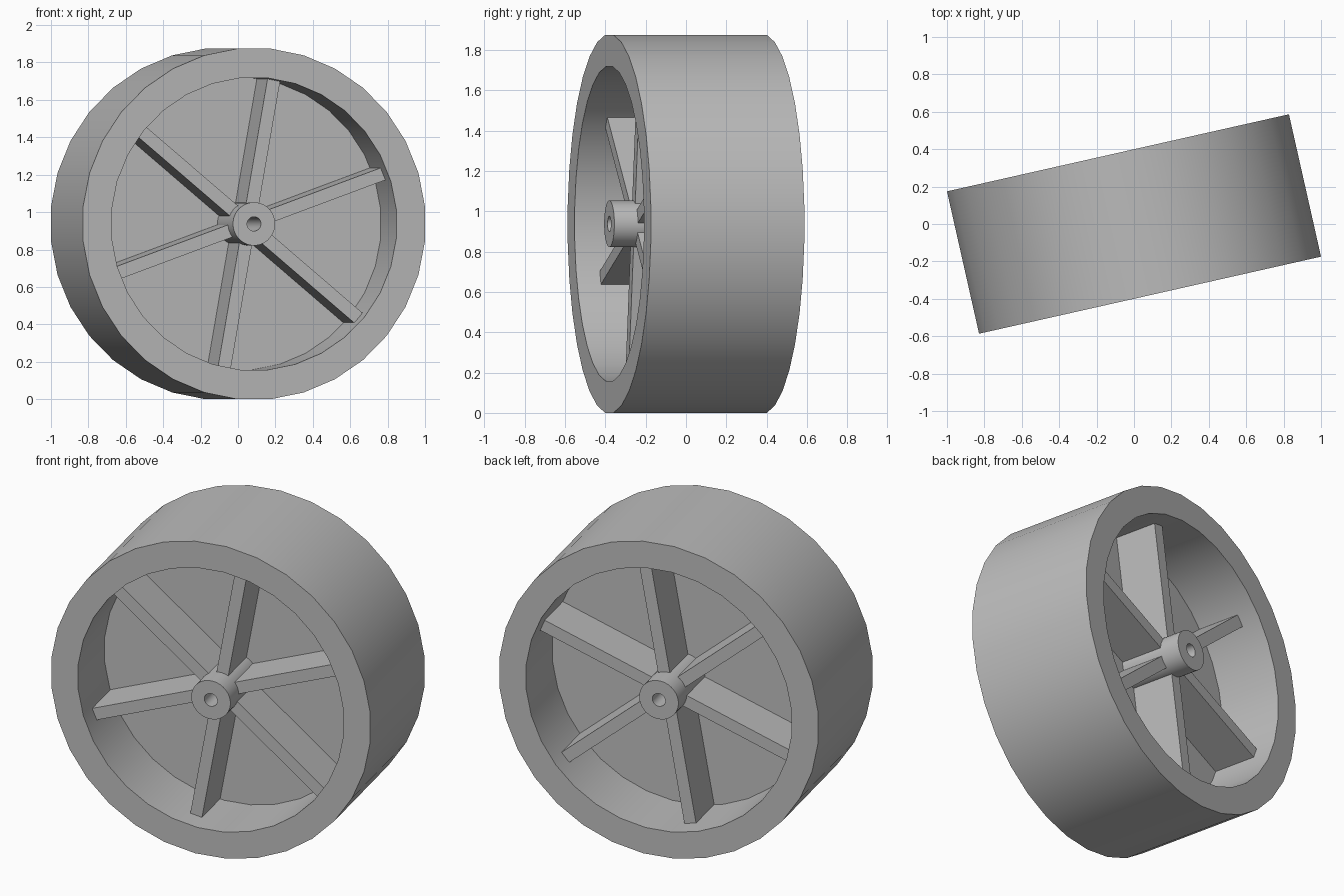
import bpy
import bmesh
from math import cos, sin, pi, radians
from mathutils import Matrix

cube = bpy.data.objects.get("Cube")
if cube:
    bpy.data.objects.remove(cube, do_unlink=True)

SEGMENTS = 32
CENTRE_Z = 0.937
# Whole wheel is turned about the vertical
PLACE = Matrix.Translation((0, 0, CENTRE_Z)) @ Matrix.Rotation(radians(12.7), 4, 'Z')

grey = bpy.data.materials.new("plain_grey")
grey.use_nodes = True
colour = (0.5, 0.5, 0.5, 1)
grey.diffuse_color = colour
grey.node_tree.nodes["Principled BSDF"].inputs["Base Color"].default_value = colour


def finish(bm, name):
    bmesh.ops.recalc_face_normals(bm, faces=bm.faces)
    mesh = bpy.data.meshes.new(name)
    bm.to_mesh(mesh)
    bm.free()
    mesh.transform(PLACE)
    mesh.materials.append(grey)
    obj = bpy.data.objects.new(name, mesh)
    bpy.context.collection.objects.link(obj)
    return obj


def ring(name, inner, outer, half_width):
    """Closed tube around the y axis, radii measured to the flats."""
    bm = bmesh.new()
    scale = 1 / cos(pi / SEGMENTS)
    profile = [(inner, -half_width), (outer, -half_width),
               (outer, half_width), (inner, half_width)]
    loops = []
    for i in range(SEGMENTS):
        a = 2 * pi * (i + 0.5) / SEGMENTS
        loops.append([bm.verts.new((r * scale * cos(a), y, r * scale * sin(a)))
                      for r, y in profile])
    for i, loop in enumerate(loops):
        following = loops[(i + 1) % SEGMENTS]
        for j in range(4):
            k = (j + 1) % 4
            bm.faces.new((loop[j], loop[k], following[k], following[j]))
    obj = finish(bm, name)
    bpy.ops.object.select_all(action='DESELECT')
    obj.select_set(True)
    bpy.context.view_layer.objects.active = obj
    bpy.ops.object.shade_smooth_by_angle(angle=radians(30))


def spoke(name, angle, start=0.08, end=0.782, width=0.07, depth=0.54):
    """Box running outwards from the hub to the rim."""
    bm = bmesh.new()
    turn = Matrix.Rotation(-angle, 4, 'Y')
    shift = Matrix.Translation(((start + end) / 2, 0, 0))
    size = Matrix.Diagonal((end - start, depth, width, 1))
    bmesh.ops.create_cube(bm, size=1, matrix=turn @ shift @ size)
    finish(bm, name)


# Rim, centre plate and bored hub
ring("rim", 0.78, 0.937, 0.39)
ring("centre_plate", 0.09, 0.80, 0.01)
ring("hub", 0.038, 0.115, 0.39)

# Six spokes, standing out on both sides of the plate
for n in range(6):
    spoke(f"spoke_{n + 1}", radians(20 + 60 * n))
